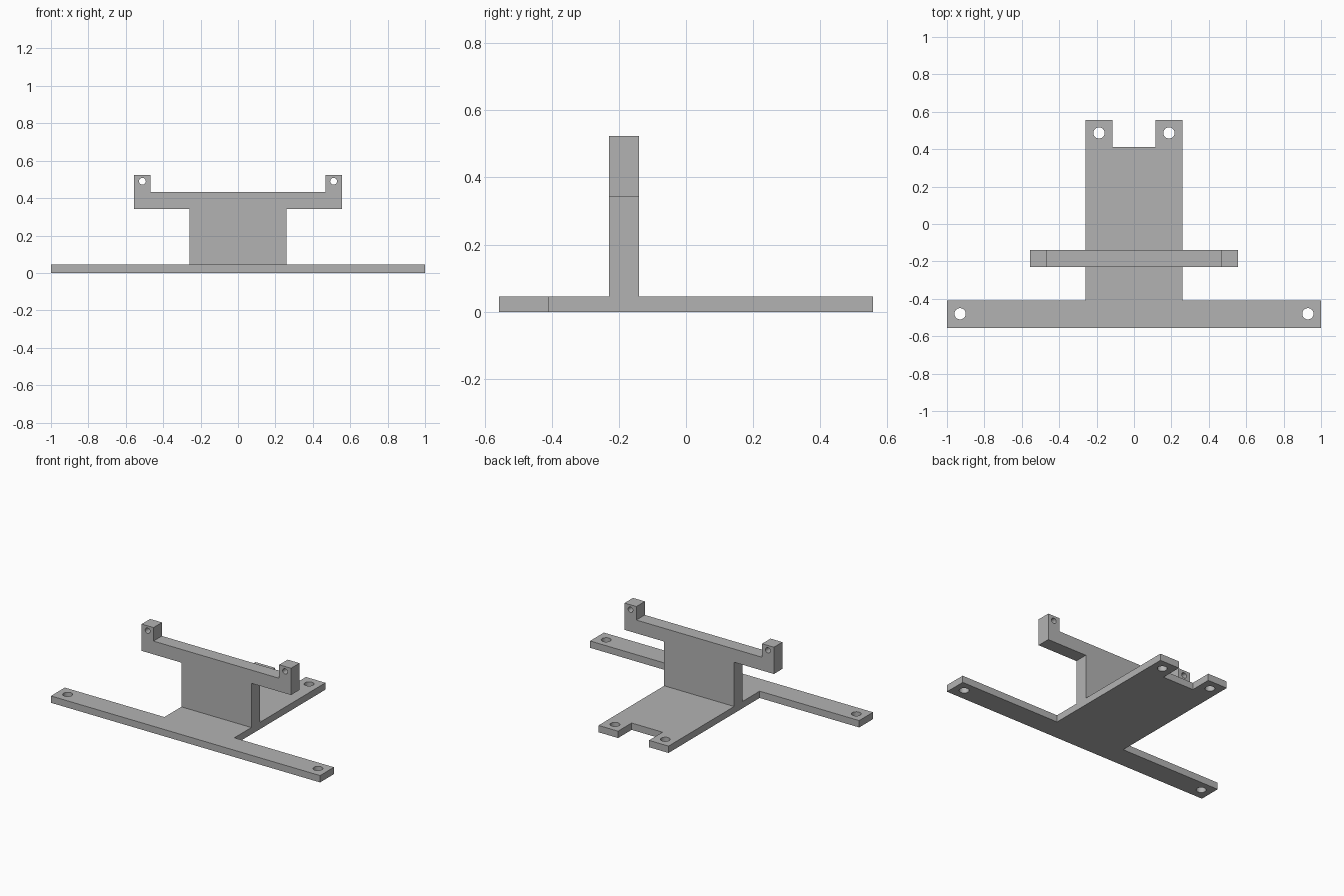
import bpy
import bmesh
from math import cos, sin, tau, radians
from mathutils import Matrix, Vector

cube = bpy.data.objects.get("Cube")
if cube:
    bpy.data.objects.remove(cube)

grey = bpy.data.materials.new("plain grey")
grey.use_nodes = True
colour = (0.45, 0.45, 0.45, 1)
grey.diffuse_color = colour
grey.node_tree.nodes["Principled BSDF"].inputs["Base Color"].default_value = colour


def mirrored(half):
    """Close a right-hand half outline across x = 0."""
    return half + [(-x, y) for x, y in reversed(half)]


def circle(x, y, r, sides=32):
    return [(x + r * cos(tau * i / sides), y + r * sin(tau * i / sides))
            for i in range(sides)]


def plate(name, outline, holes, thickness, matrix=Matrix()):
    """Extrude a flat outline with round through-holes."""
    bm = bmesh.new()
    for loop in [outline] + holes:
        verts = [bm.verts.new((x, y, 0)) for x, y in loop]
        for a, b in zip(verts, verts[1:] + verts[:1]):
            bm.edges.new((a, b))
    bmesh.ops.triangle_fill(bm, edges=bm.edges[:], use_beauty=True,
                            normal=Vector((0, 0, 1)))
    result = bmesh.ops.extrude_face_region(bm, geom=bm.faces[:], use_keep_orig=True)
    top = [v for v in result["geom"] if isinstance(v, bmesh.types.BMVert)]
    bmesh.ops.translate(bm, verts=top, vec=(0, 0, thickness))
    bmesh.ops.recalc_face_normals(bm, faces=bm.faces[:])
    bm.transform(matrix)
    mesh = bpy.data.meshes.new(name)
    bm.to_mesh(mesh)
    bm.free()
    mesh.materials.append(grey)
    obj = bpy.data.objects.new(name, mesh)
    bpy.context.collection.objects.link(obj)
    bpy.ops.object.select_all(action="DESELECT")
    obj.select_set(True)
    bpy.context.view_layer.objects.active = obj
    bpy.ops.object.shade_smooth_by_angle(angle=radians(30))
    return obj


base_top = 0.046
half_width = 0.26

# T-shaped base with a notched tail and four screw holes
base_half = [(1, -0.557), (1, -0.41), (half_width, -0.41),
             (half_width, 0.557), (0.115, 0.557), (0.115, 0.413)]
base_holes = [circle(s * x, y, 0.03)
              for x, y in ((0.93, -0.48), (0.187, 0.487)) for s in (-1, 1)]
plate("base_plate", mirrored(base_half), base_holes, base_top)

# Upright with side arms and drilled end posts
upright_half = [(half_width, base_top), (half_width, 0.343), (0.555, 0.343),
                (0.555, 0.523), (0.467, 0.523), (0.467, 0.432)]
post_holes = [circle(s * 0.511, 0.49, 0.018) for s in (-1, 1)]
stand = Matrix.Translation((0, -0.14, 0)) @ Matrix.Rotation(radians(90), 4, "X")
plate("upright_bracket", mirrored(upright_half), post_holes, 0.09, stand)
